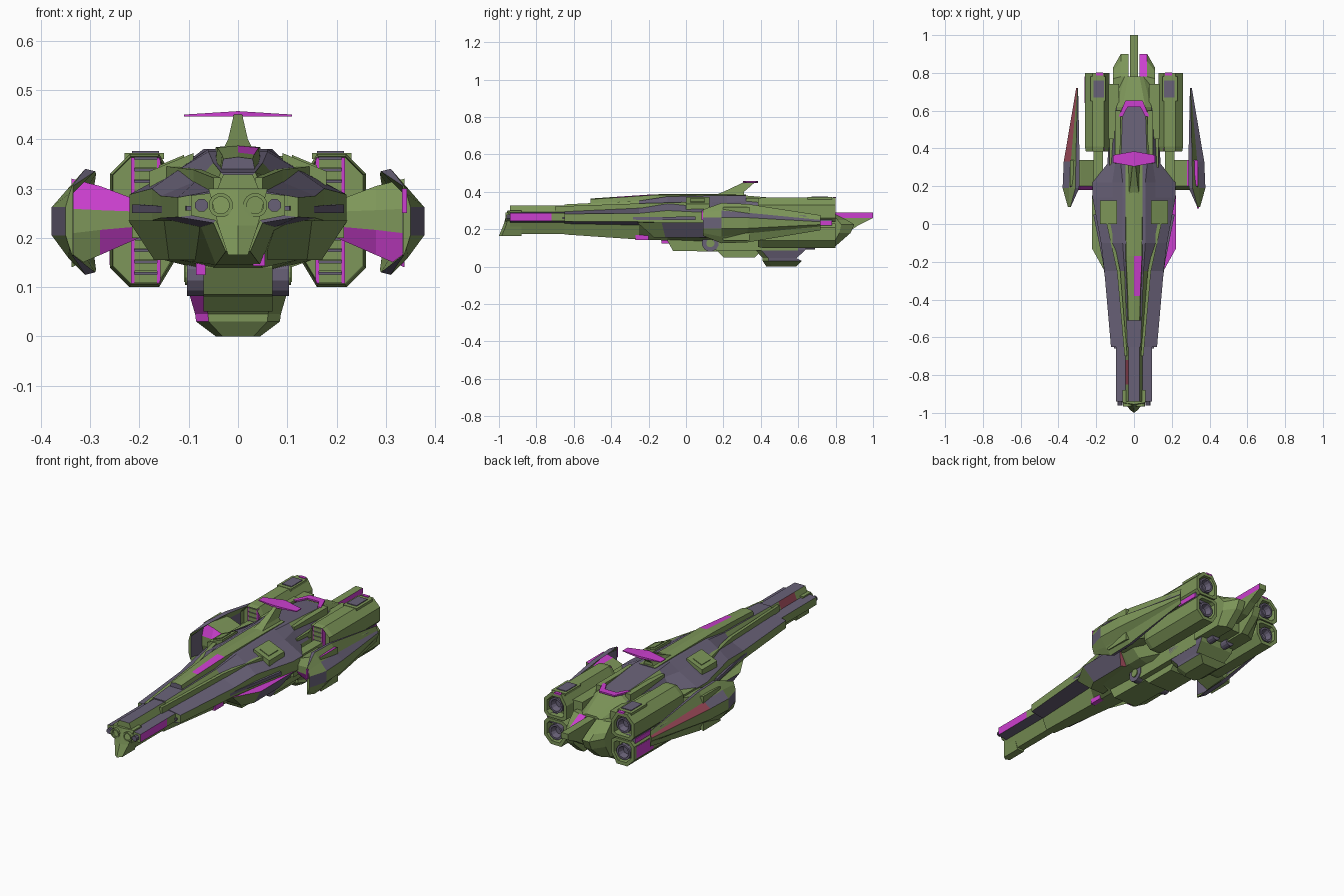
import bpy
import bmesh
import math
from mathutils import Vector

default_cube = bpy.data.objects.get("Cube")
if default_cube:
    bpy.data.objects.remove(default_cube, do_unlink=True)


def make_material(name, colour):
    material = bpy.data.materials.new(name)
    material.use_nodes = True
    material.diffuse_color = (*colour, 1)
    material.node_tree.nodes["Principled BSDF"].inputs["Base Color"].default_value = (*colour, 1)
    return material


PALETTE = [
    make_material("olive green", (.205, .305, .1)),
    make_material("slate violet", (.14, .12, .185)),
    make_material("bright magenta", (.6, .05, .62)),
    make_material("dull red", (.3, .06, .09)),
]
GREEN, SLATE, MAGENTA, RED = range(4)
CAP = 99


def place(axis, station, a, b):
    """Turn a section point into a 3D point for a loft along the given axis."""
    return {"x": (station, a, b), "y": (a, station, b), "z": (a, b, station)}[axis]


def loft(name, axis, rings, paint=GREEN, both=False):
    """Skin closed sections; paint is a colour or a rule(strip, centre)."""
    bm = bmesh.new()
    for side in (1, -1) if both else (1,):
        loops = []
        for station, points in rings:
            spots = [Vector(place(axis, station, a, b)) for a, b in points]
            loops.append([bm.verts.new((p.x * side, p.y, p.z)) for p in spots])
        count = len(loops[0])
        faces = [(bm.faces.new(loops[0]), CAP), (bm.faces.new(loops[-1]), CAP)]
        for first, second in zip(loops, loops[1:]):
            for j in range(count):
                k = (j + 1) % count
                faces.append((bm.faces.new((first[j], first[k], second[k], second[j])), j))
        for face, strip in faces:
            centre = face.calc_center_median()
            face.material_index = paint(strip, centre) if callable(paint) else paint
    bmesh.ops.recalc_face_normals(bm, faces=bm.faces[:])
    mesh = bpy.data.meshes.new(name)
    bm.to_mesh(mesh)
    bm.free()
    for material in PALETTE:
        mesh.materials.append(material)
    obj = bpy.data.objects.new(name, mesh)
    bpy.context.collection.objects.link(obj)


def prism(name, axis, start, end, points, paint=GREEN, both=False):
    loft(name, axis, [(start, points), (end, points)], paint, both)


def rect(a0, a1, b0, b1):
    return [(a0, b0), (a1, b0), (a1, b1), (a0, b1)]


def box(name, xs, ys, zs, paint=GREEN, both=False):
    prism(name, "y", *ys, rect(*xs, *zs), paint, both)


def circle(a, b, radius, sides=12):
    turns = [2 * math.pi * (i + .5) / sides for i in range(sides)]
    return [(a + radius * math.cos(t), b + radius * math.sin(t)) for t in turns]


def scaled(points, factor):
    ca = sum(p[0] for p in points) / len(points)
    cb = sum(p[1] for p in points) / len(points)
    return [(ca + (a - ca) * factor, cb + (b - cb) * factor) for a, b in points]


def symmetric(half):
    return half + [(-x, z) for x, z in reversed(half)]


# Main hull, from the nose to the engine section
def hull_paint(strip, c):
    if strip == CAP:
        return GREEN
    strip = min(strip, 10 - strip)
    if strip == 2 and c.x > 0 and c.y < -.72:
        return MAGENTA
    if strip == 0:
        if c.x < 0 and -.8 < c.y < -.7:
            return RED
        return SLATE if -.2 < c.y < .3 else GREEN
    if strip == 3:
        return SLATE if c.y < -.2 else GREEN
    return SLATE if strip in (-1, 1) and c.y < .65 else GREEN


neck = [(.03, .328), (.045, .292), (.095, .286), (.095, .245), (.045, .235), (.02, .175)]
step = [(.035, .333), (.052, .295), (.122, .282), (.122, .242), (.05, .23), (.025, .172)]
waist = [(.05, .352), (.085, .315), (.157, .285), (.157, .24), (.075, .222), (.045, .145)]
wide = [(.06, .375), (.115, .342), (.175, .3), (.175, .235), (.12, .155), (.05, .14)]
broad = [(.06, .38), (.115, .345), (.22, .288), (.22, .23), (.15, .155), (.05, .13)]
aft = [(.07, .38), (.1, .35), (.14, .29), (.14, .22), (.1, .155), (.05, .12)]
deck = [(.06, .355), (.09, .335), (.13, .28), (.13, .2), (.09, .14), (.04, .12)]
tail = [(.03, .3), (.05, .29), (.1, .26), (.1, .2), (.07, .14), (.04, .12)]
stations = [(-.94, neck), (-.85, neck), (-.72, neck), (-.65, neck), (-.65, step), (-.25, waist),
            (-.1, wide), (.14, broad), (.22, broad), (.32, aft), (.62, deck), (.78, tail)]
loft("main_hull", "y", [(y, symmetric(s)) for y, s in stations], hull_paint)


# Lower side plates that stand proud of the hull
def plate_paint(strip, c):
    if strip == CAP:
        return MAGENTA if c.x > 0 and c.z > .2 else GREEN
    if strip == 2 and c.x > 0:
        return RED
    return SLATE if strip == 1 else GREEN


loft("lower_side_plate", "z", [
    (.235, [(.15, -.26), (.222, -.13), (.222, .15), (.08, .17), (.06, -.26)]),
    (.155, [(.14, -.17), (.17, -.11), (.17, .1), (.08, .15), (.06, -.17)])], plate_paint, True)
box("right_belly_light", (.03, .055), (-.27, -.2), (.143, .168), MAGENTA)
box("left_belly_light", (-.085, -.066), (-.13, -.09), (.125, .16), MAGENTA)

# Dorsal ridge with a dark front window
ridge = [(-.51, .03, .364), (-.38, .033, .373), (-.17, .042, .387), (.2, .045, .388), (.32, .045, .386)]


def ridge_paint(strip, c):
    if strip == CAP:
        return SLATE
    return MAGENTA if strip == 0 and -.37 < c.y < -.17 else GREEN


loft("dorsal_ridge", "y", [(y, [(0, z), (w, z - .004), (w + .008, .32), (-w - .008, .32), (-w, z - .004)])
                           for y, w, z in ridge], ridge_paint)

# Long side rails and spars on the neck and hull
loft("side_rail", "y", [(-.66, rect(.09, .105, .255, .265)), (-.2, rect(.11, .165, .25, .265)),
                        (.05, rect(.12, .215, .25, .268))], SLATE, True)
loft("shoulder_spar", "y", [(-.7, rect(.036, .05, .29, .322)), (-.25, rect(.073, .09, .3, .338)),
                            (.0, rect(.125, .145, .31, .345))], GREEN, True)

# Prow blade and twin barrels
loft("prow_blade", "z", [
    (.165, [(0, -1), (.02, -.985), (.02, -.88), (-.02, -.88), (-.02, -.985)]),
    (.225, [(0, -.975), (.04, -.96), (.04, -.88), (-.04, -.88), (-.04, -.96)]),
    (.3, [(0, -.955), (.06, -.945), (.06, -.88), (-.06, -.88), (-.06, -.945)])])
barrel = circle(.035, .266, .025)
loft("twin_barrel", "y", [(-.9, barrel), (-.965, barrel), (-.965, scaled(barrel, .7)), (-.93, scaled(barrel, .7))],
     lambda strip, c: SLATE if strip == CAP else GREEN, True)
prism("outer_barrel", "y", -.96, -.85, circle(.074, .266, .014, 8), SLATE, True)

# Shoulder hatches: frame with a raised panel
hatch = [(.09, .372), (.18, .335), (.18, .29), (.09, .29)]
prism("hatch_frame", "y", 0, .125, hatch, GREEN, True)
prism("hatch_panel", "y", .025, .1, [(.11, .368), (.16, .347), (.16, .336), (.11, .359)], GREEN, True)

# Antenna mast and its swept crossbar
loft("antenna_mast", "z", [(.37, rect(-.035, .035, .12, .31)), (.4, rect(-.02, .02, .2, .31)),
                           (.452, rect(-.008, .008, .31, .37))])
loft("antenna_crossbar", "x", [(-.11, rect(.325, .365, .446, .45)), (0, rect(.305, .385, .446, .457)),
                               (.11, rect(.325, .365, .446, .45))], MAGENTA)

# Rear deck trim
prism("deck_chevron", "z", .36, .368, [(-.08, .57), (-.045, .655), (.045, .655), (.08, .57), (.06, .57),
                                       (.033, .62), (-.033, .62), (-.06, .57)], MAGENTA)
box("deck_border", (.072, .1), (.32, .6), (.31, .366), GREEN, True)

# Belly keel, side discs and ventral pod with its small thrusters
prism("belly_keel", "x", -.07, .07, [(-.1, .14), (-.07, .085), (.17, .08), (.2, .05), (.37, .05),
                                     (.43, .12), (.43, .2), (-.1, .2)])
box("belly_shoulder", (.06, .1), (.16, .6), (.085, .16), GREEN, True)
prism("belly_disc", "x", .06, .103, circle(.13, .125, .045), SLATE, True)
prism("belly_hub", "x", .1, .108, circle(.13, .125, .022), GREEN, True)


def ventral(front, back, width):
    return [(-width, front + .03), (-width * .7, front), (width * .7, front), (width, front + .03),
            (width, back), (-width, back)]


def ventral_paint(strip, c):
    if strip == 0 and c.z > .03:
        return MAGENTA
    return SLATE if strip in (3, 5) and c.z > .03 else GREEN


loft("ventral_pod", "z", [(.15, ventral(.36, .66, .1)), (.09, ventral(.37, .64, .1)),
                          (.045, ventral(.41, .59, .087)), (.03, ventral(.41, .62, .085)),
                          (0, ventral(.43, .59, .045))], ventral_paint)
prism("ventral_thruster", "y", .6, .69, circle(.045, .115, .024), SLATE, True)

# Four engine pods with recessed nozzles and ladder grilles on the front
upper_pod = [(.13, .25), (.13, .32), (.16, .37), (.22, .37), (.26, .33), (.26, .26), (.24, .238), (.15, .238)]
lower_pod = [(x, .47 - z) for x, z in upper_pod]
for label, section, height in (("upper", upper_pod, .305), ("lower", lower_pod, .165)):
    loft(label + "_engine_pod", "y", [(.41, scaled(section, .9)), (.385, scaled(section, .93)), (.41, section),
                                     (.8, section), (.8, scaled(section, .75)), (.76, scaled(section, .7))],
         GREEN, True)
    ring = circle(.195, height, .04)
    loft(label + "_nozzle", "y", [(.75, ring), (.795, ring), (.795, scaled(ring, .75)), (.765, scaled(ring, .5))],
         SLATE, True)
    low, high = height - .058, height + .058
    for inner in (.157, .21):
        box(label + "_grille_edge", (inner, inner + .007), (.388, .42), (low, high), MAGENTA, True)
    for i in range(5):
        z = low + i * (high - low) / 5
        box(label + "_grille_slat", (.164, .21), (.388, .42), (z + .002, z + .019), GREEN, True)
        box(label + "_grille_gap", (.164, .21), (.392, .42), (z + .019, z + .024), SLATE, True)
box("pod_panel", (.16, .215), (.67, .76), (.368, .376), SLATE, True)
box("pod_saddle", (.15, .23), (.65, .78), (.36, .372), GREEN, True)
box("pod_rear_light", (.165, .2), (.785, .801), (.366, .3735), MAGENTA, True)
box("pod_coupling", (.2, .252), (.65, .78), (.2, .255), SLATE, True)
box("coupling_stripe", (.25, .256), (.65, .78), (.222, .245), MAGENTA, True)
box("pod_side_patch", (-.261, -.255), (.64, .78), (.145, .205), MAGENTA)

# Arms that tie the pods to the hull
box("pod_bridge", (.08, .17), (.45, .74), (.17, .33), GREEN, True)
box("pod_arm", (.165, .215), (.15, .45), (.2, .29), GREEN, True)
box("inner_arm", (.1, .13), (.3, .5), (.18, .32), GREEN, True)


# Hollow side shields: clawed front, slate ledge along the flank
def shield_paint(strip, c):
    if strip == 2 and c.y > .2:
        return RED if c.x < 0 and c.y > .35 else SLATE
    if strip == 3 and c.y < .2:
        return SLATE
    return SLATE if strip in (0, 6, 8) else GREEN


front = [(.335, .305), (.337, .305), (.342, .29), (.35, .262), (.35, .205),
         (.342, .18), (.337, .165), (.335, .165), (.335, .18), (.335, .29)]
clawed = [(.29, .335), (.31, .34), (.345, .3), (.378, .262), (.378, .205),
          (.345, .16), (.31, .125), (.29, .13), (.334, .165), (.334, .3)]
ledged = [(.288, .33), (.308, .335), (.335, .288), (.372, .262), (.372, .205),
          (.335, .178), (.308, .13), (.288, .135), (.32, .18), (.32, .28)]
rear = [(.296, .275), (.299, .275), (.3, .25), (.306, .24), (.306, .225),
        (.3, .215), (.299, .195), (.296, .195), (.297, .2), (.297, .27)]
loft("side_shield", "y", [(.09, front), (.19, clawed), (.33, ledged), (.72, rear)], shield_paint, True)


# Flared struts carrying the shields
def strut(low, high, centre, half):
    return [(.34, low), (.34, high), (.2, high), (.18, centre + half), (.18, centre - half), (.2, low)]


def strut_paint(strip, c):
    if c.x < 0:
        return MAGENTA if strip == 2 or strip == 4 and c.x > -.25 else GREEN
    return MAGENTA if strip == 4 or strip == 1 and c.x > .29 else GREEN


loft("shield_strut", "x", [(.2, strut(.2, .275, .238, .015)), (.28, strut(.165, .305, .236, .02)),
                           (.338, strut(.14, .32, .234, .025))], strut_paint, True)
box("shield_edge_light", (.333, .343), (.083, .09), (.25, .3), MAGENTA)

# Tail fins and the long tail spike
fin = [(.6, .28), (.78, .29), (.86, .25), (.9, .225), (.88, .18), (.8, .11), (.6, .11)]
short_fin = [(y - max(0, y - .76) * .5, z) for y, z in fin]
loft("tail_fin", "x", [(.03, fin), (.07, fin), (.11, short_fin)],
     lambda strip, c: MAGENTA if strip in (1, 2) and 0 < c.x < .06 else GREEN, True)
prism("tail_spike", "x", -.02, .02, [(.66, .29), (1, .29), (1, .26), (.66, .26)],
      lambda strip, c: MAGENTA if strip == CAP and c.x > 0 else GREEN)
prism("tail_keel", "x", -.02, .02, [(.66, .26), (1, .26), (.92, .22), (.86, .18), (.66, .15)])
